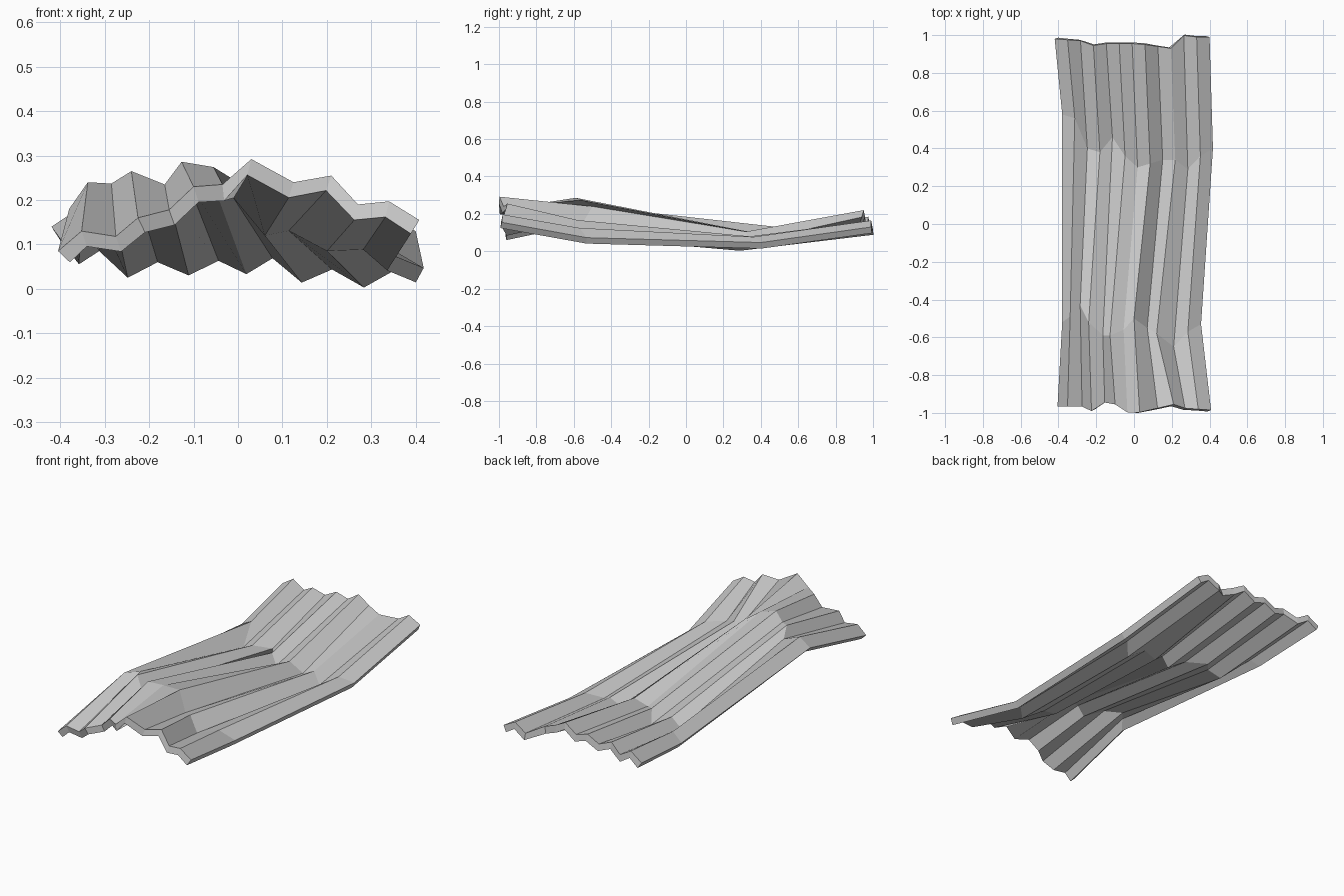
import bpy, bmesh

COLS = 13
THICK = 0.037


def even(a, b):
    """Evenly spaced fold positions across the sheet."""
    return [a + (b - a) * i / (COLS - 1) for i in range(COLS)]


# Four cross-sections from front to back: (x, y, z) of each fold
front = ([-.405, -.352, -.275, -.225, -.155, -.10, -.035, .03, .125, .21, .27, .34, .408],
         [-.965, -.967, -.967, -.99, -.945, -.955, -.997, -.997, -.975, -.955, -.975, -.98, -.985],
         [.085, .13, .118, .16, .178, .23, .235, .292, .24, .255, .19, .197, .155])
bend_front = ([-.38, -.338, -.285, -.24, -.165, -.127, -.055, .0, .07, .12, .21, .285, .355],
              [-.52, -.49, -.43, -.52, -.59, -.59, -.56, -.50, -.55, -.58, -.65, -.57, -.53],
              [.18, .24, .237, .265, .235, .286, .274, .24, .155, .167, .12, .125, .073])
bend_back = (even(-.38, .418),
             [.58, .56, .40, .38, .46, .36, .30, .32, .34, .34, .29, .36, .40],
             [.085, .122, .062, .097, .067, .10, .07, .105, .05, .08, .04, .077, .047])
back = (even(-.42, .40),
        [.98, .975, .97, .945, .955, .955, .955, .95, .94, .93, .998, .99, .99],
        [.14, .185, .145, .185, .16, .195, .175, .22, .183, .155, .125, .165, .13])

# Corrugated sheet surface
bm = bmesh.new()
rows = [[bm.verts.new(p) for p in zip(*section)]
        for section in (front, bend_front, bend_back, back)]
for a, b in zip(rows, rows[1:]):
    for i in range(COLS - 1):
        bm.faces.new((a[i], a[i + 1], b[i + 1], b[i]))
mesh = bpy.data.meshes.new("corrugated_sheet")
bm.to_mesh(mesh)
bm.free()
sheet = bpy.data.objects.new("corrugated_sheet", mesh)
bpy.context.collection.objects.link(sheet)

# Sheet thickness, grown downwards
solid = sheet.modifiers.new("thickness", 'SOLIDIFY')
solid.thickness = THICK
solid.offset = -1
